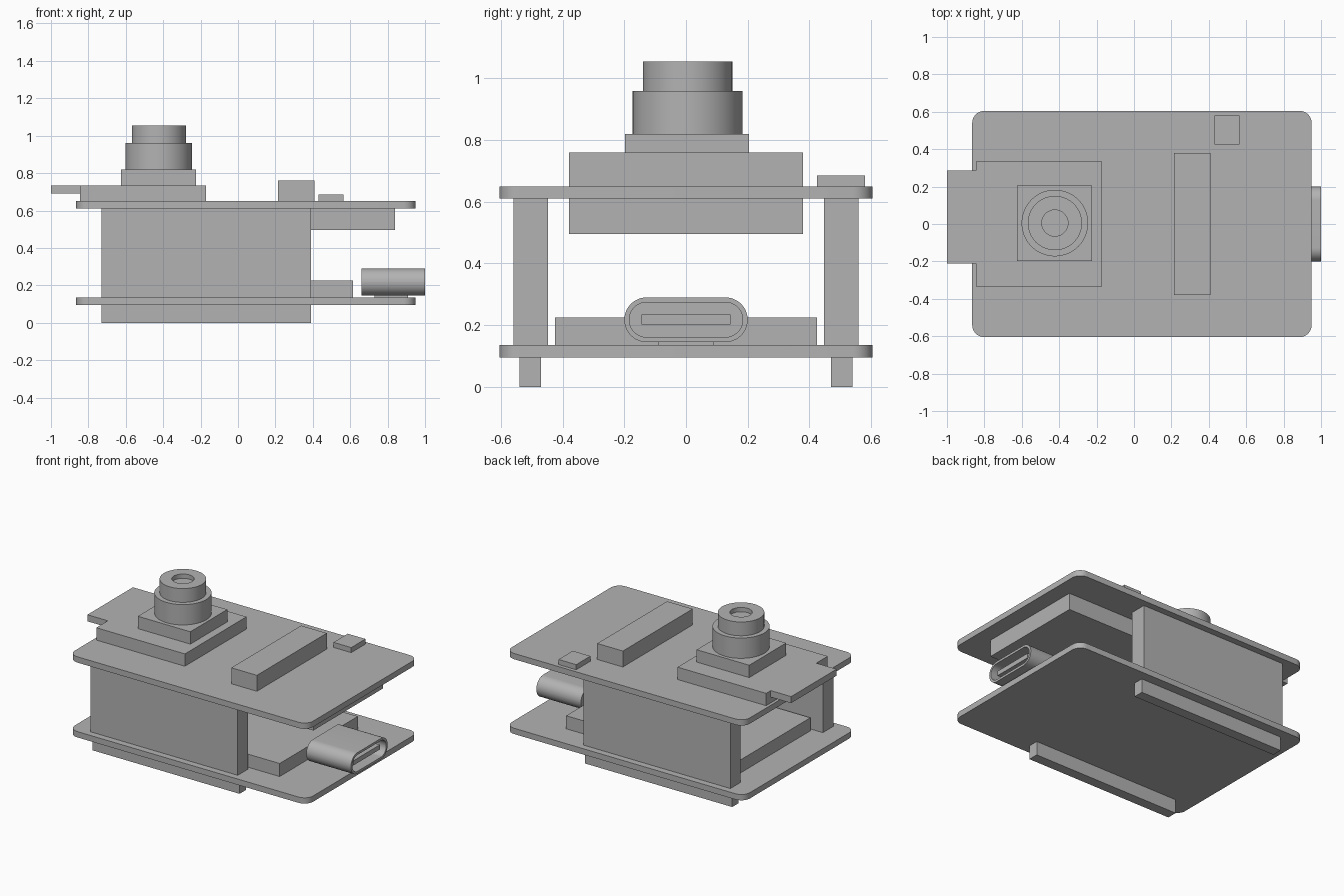
import bpy
import math

cube = bpy.data.objects.get("Cube")
if cube:
    bpy.data.objects.remove(cube, do_unlink=True)

grey = bpy.data.materials.new("plain_grey")
grey.use_nodes = True
GREY = (0.45, 0.45, 0.45, 1)
grey.diffuse_color = GREY
grey.node_tree.nodes["Principled BSDF"].inputs["Base Color"].default_value = GREY


def mesh_object(name, verts, faces):
    mesh = bpy.data.meshes.new(name)
    mesh.from_pydata(verts, [], faces)
    mesh.materials.append(grey)
    obj = bpy.data.objects.new(name, mesh)
    bpy.context.collection.objects.link(obj)
    return obj


def smooth(obj):
    bpy.ops.object.select_all(action="DESELECT")
    obj.select_set(True)
    bpy.context.view_layer.objects.active = obj
    bpy.ops.object.shade_smooth_by_angle(angle=math.radians(35))


def box(name, x, y, z):
    verts = [(a, b, c) for c in z for a, b in
             ((x[0], y[0]), (x[1], y[0]), (x[1], y[1]), (x[0], y[1]))]
    sides = [(i, (i + 1) % 4, (i + 1) % 4 + 4, i + 4) for i in range(4)]
    return mesh_object(name, verts, [(3, 2, 1, 0), (4, 5, 6, 7)] + sides)


def rounded_outline(half_w, half_h, radius, steps=12):
    """Counter-clockwise rounded rectangle around the origin."""
    points = []
    for k, (sx, sy) in enumerate(((1, 1), (-1, 1), (-1, -1), (1, -1))):
        for i in range(steps + 1):
            a = (k + i / steps) * math.pi / 2
            points.append((sx * (half_w - radius) + radius * math.cos(a),
                           sy * (half_h - radius) + radius * math.sin(a)))
    return points


def loft(name, rings):
    """Join successive outlines of equal length and cap both ends."""
    n = len(rings[0])
    faces = [tuple(reversed(range(n)))]
    for r in range(len(rings) - 1):
        for i in range(n):
            j = (i + 1) % n
            faces.append((r * n + i, r * n + j, (r + 1) * n + j, (r + 1) * n + i))
    faces.append(tuple(range((len(rings) - 1) * n, len(rings) * n)))
    obj = mesh_object(name, [p for ring in rings for p in ring], faces)
    smooth(obj)
    return obj


# Two rounded circuit boards
for name, low in (("lower_board", 0.095), ("upper_board", 0.61)):
    outline = rounded_outline(0.9075, 0.605, 0.065, 8)
    loft(name, [[(x + 0.0425, y, z) for x, y in outline] for z in (low, low + 0.04)])

# Header walls between the boards, with pin rails below
for side, s in (("left", 1), ("right", -1)):
    tag = "back" if s > 0 else "front"
    box(tag + "_header", (-0.73, 0.39), sorted((s * 0.447, s * 0.56)), (0.135, 0.61))
    box(tag + "_pin_rail", (-0.73, 0.39), sorted((s * 0.47, s * 0.54)), (0, 0.095))

# Parts mounted on the boards
box("shield_block", (-0.65, 0.615), (-0.425, 0.425), (0.135, 0.225))
box("card_slot", (-0.1, 0.84), (-0.38, 0.38), (0.495, 0.61))
box("ribbon_connector", (0.215, 0.41), (-0.38, 0.38), (0.65, 0.76))
box("small_chip", (0.43, 0.565), (0.425, 0.58), (0.65, 0.685))

# Camera module
box("camera_plate", (-0.845, -0.17), (-0.335, 0.335), (0.65, 0.735))
box("camera_tab", (-1, -0.845), (-0.21, 0.285), (0.69, 0.735))
box("lens_base", (-0.625, -0.225), (-0.197, 0.205), (0.735, 0.82))
lens_profile = [(0.178, 0.82), (0.178, 0.96), (0.145, 0.96),
                (0.145, 1.055), (0.07, 1.055), (0.07, 1.025)]
loft("lens_barrel", [[(-0.423 + r * math.cos(a), 0.005 + r * math.sin(a), z)
                      for a in (math.tau * i / 64 for i in range(64))]
                     for r, z in lens_profile])

# Charging port: hollow stadium shell, tongue and foot
port_profile = [(0, 0.66), (0, 1.0), (0.016, 1.0), (0.016, 0.75)]
loft("port_shell", [[(x, y, z + 0.2175)
                     for y, z in rounded_outline(0.2 - d, 0.0725 - d, 0.0724 - d)]
                    for d, x in port_profile])
box("port_tongue", (0.75, 0.98), (-0.145, 0.145), (0.202, 0.234))
box("port_foot", (0.73, 0.91), (-0.09, 0.09), (0.135, 0.147))
